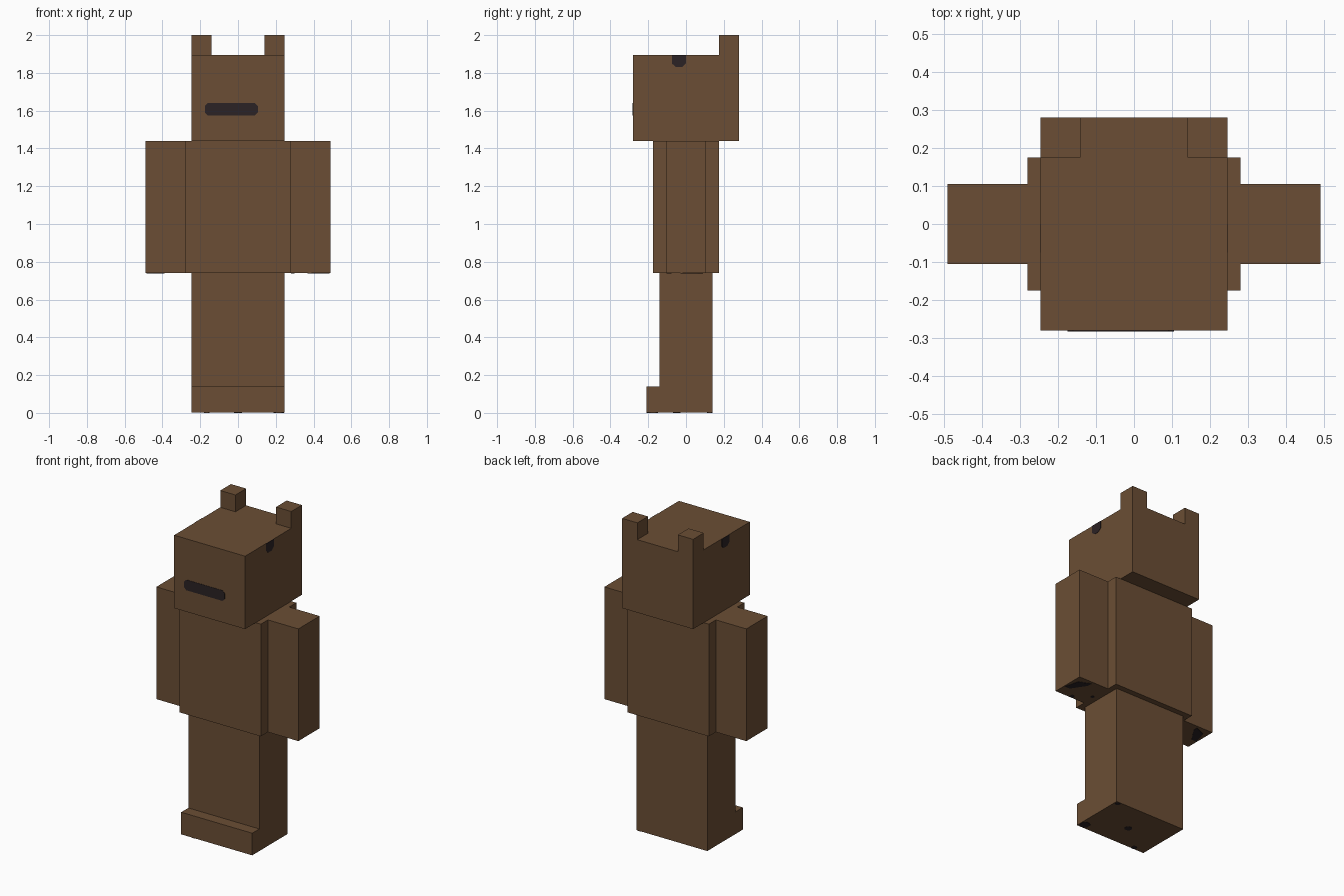
import bpy
import bmesh
from mathutils import Vector

cube = bpy.data.objects.get("Cube")
if cube:
    bpy.data.objects.remove(cube, do_unlink=True)


def material(name, color):
    mat = bpy.data.materials.new(name)
    mat.use_nodes = True
    mat.diffuse_color = color
    mat.node_tree.nodes["Principled BSDF"].inputs["Base Color"].default_value = color
    return mat


brown = material("brown fur", (0.147, 0.076, 0.035, 1))
dark = material("dark markings", (0.024, 0.016, 0.018, 1))


def prism(name, points, direction, mat):
    """Extrude a flat outline along a direction into a closed solid."""
    bm = bmesh.new()
    face = bm.faces.new([bm.verts.new(p) for p in points])
    result = bmesh.ops.extrude_face_region(bm, geom=[face], use_keep_orig=True)
    moved = [v for v in result["geom"] if isinstance(v, bmesh.types.BMVert)]
    bmesh.ops.translate(bm, verts=moved, vec=Vector(direction))
    bmesh.ops.recalc_face_normals(bm, faces=bm.faces)
    mesh = bpy.data.meshes.new(name)
    bm.to_mesh(mesh)
    bm.free()
    mesh.materials.append(mat)
    obj = bpy.data.objects.new(name, mesh)
    bpy.context.collection.objects.link(obj)
    return obj


def box(name, x, y, z):
    base = [(x[0], y[0], z[0]), (x[1], y[0], z[0]),
            (x[1], y[1], z[0]), (x[0], y[1], z[0])]
    return prism(name, base, (0, 0, z[1] - z[0]), brown)


def octagon(u, v, cut):
    (a, b), (c, d) = u, v
    return [(a + cut, c), (b - cut, c), (b, c + cut), (b, d - cut),
            (b - cut, d), (a + cut, d), (a, d - cut), (a, c + cut)]


T = 0.004  # marking thickness, half sunk into the surface

# Torso and head
box("torso", (-0.28, 0.28), (-0.175, 0.175), (0.74, 1.44))
box("head", (-0.245, 0.245), (-0.28, 0.28), (1.44, 1.895))

# Joined legs with projecting toes
leg_profile = [(-0.21, T / 2), (0.14, T / 2), (0.14, 0.74),
               (-0.14, 0.74), (-0.14, 0.14), (-0.21, 0.14)]
prism("legs_and_feet", [(-0.245, y, z) for y, z in leg_profile], (0.49, 0, 0), brown)

# Face stripe
stripe = octagon((-0.175, 0.105), (1.575, 1.64), 0.015)
prism("face_stripe", [(x, -0.28 - T / 2, z) for x, z in stripe], (0, T, 0), dark)

# Ears, arms and side marks on both sides
side_mark = [(-0.075, 1.895), (-0.075, 1.85), (-0.055, 1.832),
             (-0.02, 1.832), (0, 1.85), (0, 1.895)]
for side, s in (("left", 1), ("right", -1)):
    box(side + "_ear", sorted((s * 0.14, s * 0.245)), (0.175, 0.28), (1.895, 2))
    box(side + "_arm", sorted((s * 0.28, s * 0.49)), (-0.105, 0.105), (0.74, 1.44))
    prism(side + "_side_mark", [(s * (0.245 - T / 2), y, z) for y, z in side_mark],
          (s * T, 0, 0), dark)
    # Paw pad near the outer edge of the arm's underside
    pad = [(0.485, -0.03), (0.45, -0.03), (0.39, 0.06), (0.39, 0.09), (0.46, 0.06)]
    prism(side + "_paw_pad", [(s * x, y, 0.74 - T / 2) for x, y in pad], (0, 0, T), dark)


# Small spots under the paws and feet: x, y, underside height, half size
spots = [(0.38, -0.09, 0.74, 0.012), (0.29, -0.02, 0.74, 0.01),
         (0, -0.05, T / 2, 0.02), (0.225, 0.125, T / 2, 0.014),
         (0.215, -0.175, T / 2, 0.028), (-0.165, -0.195, T / 2, 0.014)]
for x, y, z, r in spots:
    shape = octagon((x - r, x + r), (y - r, y + r), r * 0.5)
    prism("underside_spot", [(a, b, z - T / 2) for a, b in shape], (0, 0, T), dark)
